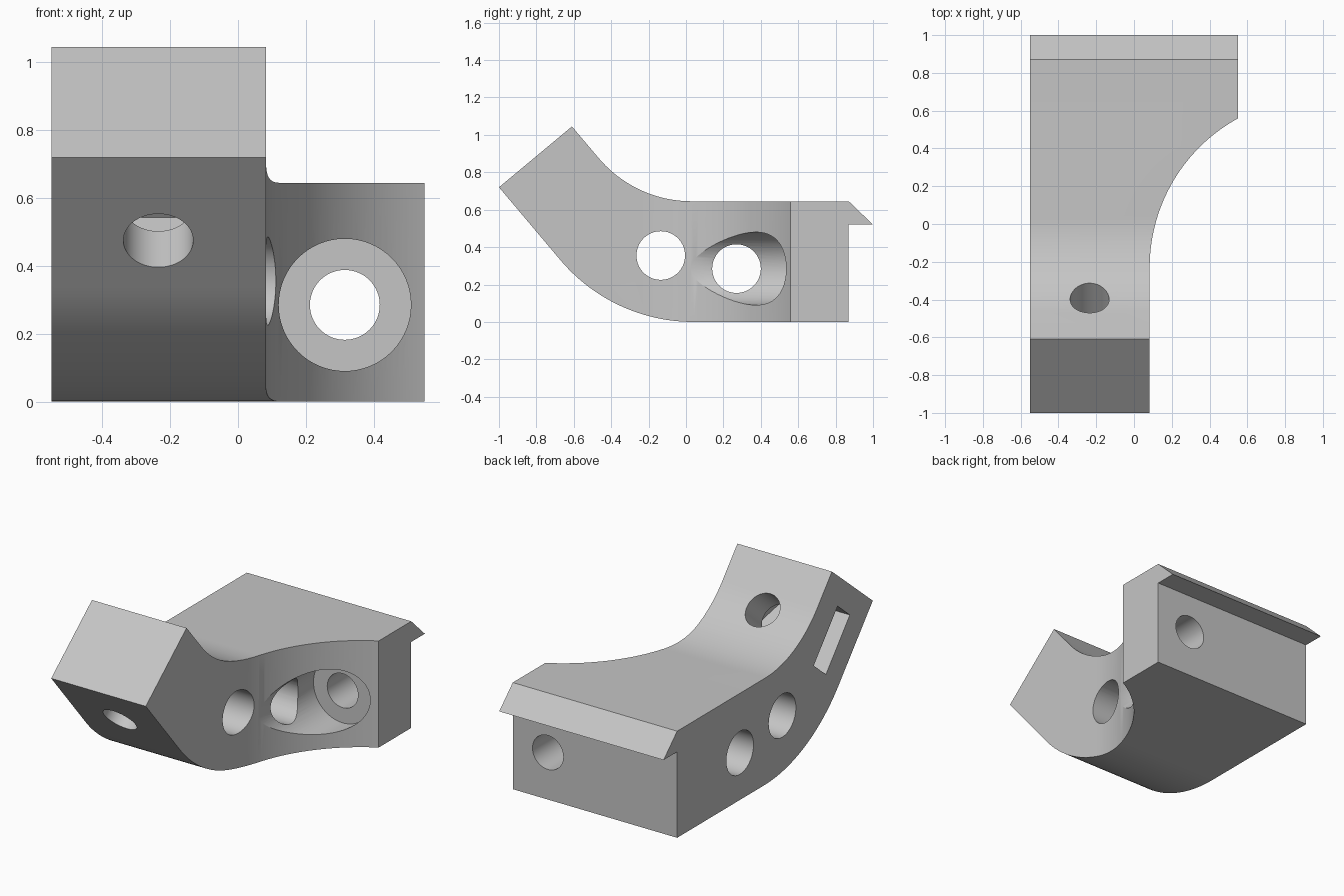
import bpy, bmesh
from math import sin, cos, acos, pi, radians, sqrt
from mathutils import Vector

cube = bpy.data.objects.get("Cube")
if cube:
    bpy.data.objects.remove(cube, do_unlink=True)

grey = bpy.data.materials.new("light grey")
grey.use_nodes = True
color = (0.56, 0.56, 0.56, 1)
grey.diffuse_color = color
grey.node_tree.nodes["Principled BSDF"].inputs["Base Color"].default_value = color

X, Y, Z = Vector((1, 0, 0)), Vector((0, 1, 0)), Vector((0, 0, 1))


def arc(cx, cy, r, a0, a1, n):
    return [(cx + r * cos(a0 + (a1 - a0) * i / n), cy + r * sin(a0 + (a1 - a0) * i / n))
            for i in range(n + 1)]


def prism(name, points, origin, u, v, w, start, end):
    """Extrude a 2D outline in the u, v plane along w."""
    bm = bmesh.new()
    verts = [bm.verts.new(origin + u * a + v * b + w * start) for a, b in points]
    face = bm.faces.new(verts)
    new = bmesh.ops.extrude_face_region(bm, geom=[face])["geom"]
    bmesh.ops.translate(bm, vec=w * (end - start),
                        verts=[g for g in new if isinstance(g, bmesh.types.BMVert)])
    bmesh.ops.recalc_face_normals(bm, faces=bm.faces)
    mesh = bpy.data.meshes.new(name)
    bm.to_mesh(mesh)
    bm.free()
    mesh.materials.append(grey)
    obj = bpy.data.objects.new(name, mesh)
    bpy.context.collection.objects.link(obj)
    return obj


def circle(r, n=64):
    return arc(0, 0, r, 0, 2 * pi, n)[:-1]


# Side profile: flat block with a rear lip and an arm curving up at the front
bend = radians(50)
down, up = -pi / 2, -pi / 2 - bend
profile = [(0.87, 0), (0.87, 0.52), (1, 0.52), (0.87, 0.645)]
profile += arc(0.03, 1.295, 0.65, down, up, 28)
profile += [(-0.61, 1.045), (-1, 0.72)]
profile += arc(0.04, 0.931, 0.931, up, down, 32)
bracket = prism("bracket", profile, Vector(), Y, Z, X, -0.55, 0.55)

# Concave sweep that narrows the block into the arm
sweep_end = acos((0.6 - 0.983) / 0.9)
sweep = arc(0.983, -0.23, 0.9, sweep_end, pi, 44)
sweep += [(0.083, -1.2), (1.2, -1.2), (1.2, sweep[0][1])]
cutters = [prism("side_sweep", sweep, Vector(), X, Y, Z, -0.2, 1.3)]

# Two cross holes through the sides
for y, z in ((-0.135, 0.355), (0.27, 0.285)):
    cutters.append(prism("cross_hole", circle(0.13), Vector((0, y, z)), Y, Z, X, -0.8, 0.8))

# Bolt hole through the block, with a counterbore at the front
bolt = Vector((0.315, 0, 0.285))
cutters.append(prism("counterbore", circle(0.195), bolt, X, Z, Y, -0.5, 0.55))
cutters.append(prism("bolt_hole", circle(0.103), bolt, X, Z, Y, 0.3, 1.1))

# Hole square to the arm, crossed by a nut slot open on one side
across = Vector((0, sin(bend), cos(bend)))
along = Vector((0, -cos(bend), sin(bend)))
nut = Vector((-0.235, -0.608, 0.63))
cutters.append(prism("arm_hole", circle(0.103), nut, X, along, across, -0.6, 0.6))
half = 0.178
side = half / sqrt(3)
slot = [(-0.5, -half), (side, -half), (2 * side, 0), (side, half), (-0.5, half)]
cutters.append(prism("nut_slot", slot, nut, X, along, across, -0.076, 0.076))

# Cut everything and bake the result
for cutter in cutters:
    mod = bracket.modifiers.new(cutter.name, "BOOLEAN")
    mod.operation = "DIFFERENCE"
    mod.solver = "EXACT"
    mod.object = cutter
bpy.context.view_layer.update()
graph = bpy.context.evaluated_depsgraph_get()
baked = bpy.data.meshes.new_from_object(bracket.evaluated_get(graph))
bracket.modifiers.clear()
bracket.data = baked
for cutter in cutters:
    bpy.data.objects.remove(cutter, do_unlink=True)
baked.materials.clear()
baked.materials.append(grey)

bpy.ops.object.select_all(action="DESELECT")
bracket.select_set(True)
bpy.context.view_layer.objects.active = bracket
bpy.ops.object.shade_smooth_by_angle(angle=radians(25))
